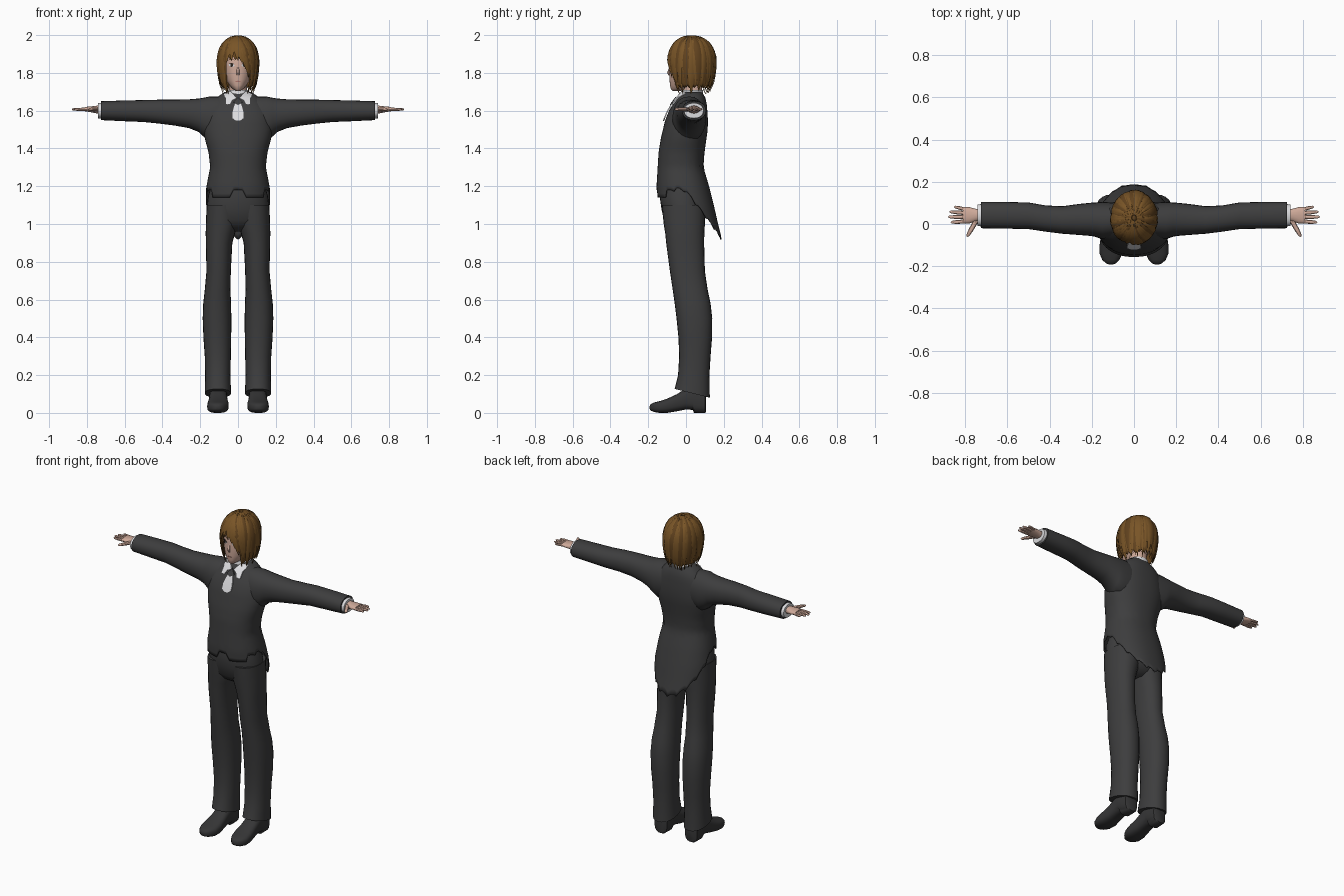
import bpy, bmesh, math, random
from math import sin, cos, pi, radians
from mathutils import Vector

random.seed(4)
if "Cube" in bpy.data.objects:
    bpy.data.objects.remove(bpy.data.objects["Cube"])
made = []


def material(name, r, g, b):
    m = bpy.data.materials.new(name)
    m.use_nodes = True
    m.diffuse_color = (r, g, b, 1)
    bsdf = m.node_tree.nodes["Principled BSDF"]
    bsdf.inputs["Base Color"].default_value = (r, g, b, 1)
    bsdf.inputs["Roughness"].default_value = 0.8
    return m


SUIT = material("charcoal suit", .047, .047, .048)
SHOE = material("dark leather", .036, .036, .037)
HAIR = material("brown hair", .19, .09, .02)
HAIR_DARK = material("deep brown hair", .12, .055, .013)
SKIN = material("skin", .62, .40, .32)
SHIRT = material("white cloth", .72, .72, .74)
EYE = material("dark eye", .03, .02, .015)
LIP = material("lip", .42, .18, .15)


def finish(bm, name, mat, mirror=False, thick=0):
    bmesh.ops.recalc_face_normals(bm, faces=bm.faces)
    me = bpy.data.meshes.new(name)
    bm.to_mesh(me)
    bm.free()
    ob = bpy.data.objects.new(name, me)
    bpy.context.collection.objects.link(ob)
    me.materials.append(mat)
    if thick:
        mod = ob.modifiers.new("thickness", "SOLIDIFY")
        mod.thickness = thick
    if mirror:
        mod = ob.modifiers.new("mirror", "MIRROR")
        mod.use_mirror_merge = False
    made.append(ob)
    return ob


def skin_rings(bm, rings, caps=True):
    rows = [[bm.verts.new(p) for p in r] for r in rings]
    n = len(rows[0])
    for a, b in zip(rows, rows[1:]):
        for i in range(n):
            bm.faces.new((a[i], a[(i + 1) % n], b[(i + 1) % n], b[i]))
    if caps:
        bm.faces.new(rows[0])
        bm.faces.new(rows[-1])


def oval(bounds, a, p):
    """Point at angle a on a rounded oval that fills the bounds."""
    u0, u1, v0, v1 = bounds
    c, s = cos(a), sin(a)
    u = math.copysign(abs(c) ** (2 / p), c)
    v = math.copysign(abs(s) ** (2 / p), s)
    return (u0 + u1 + u * (u1 - u0)) / 2, (v0 + v1 + v * (v1 - v0)) / 2


def loft(bm, axis, stations, p=2.2, n=24, tilt=0):
    """Stations are (position on axis, u min, u max, v min, v max)."""
    rings = []
    for k, (pos, *b) in enumerate(stations):
        ring = []
        for i in range(n):
            u, v = oval(b, 2 * pi * i / n, p)
            shift = tilt * v if k == len(stations) - 1 else 0
            ring.append({"x": (pos, u, v), "y": (u, pos, v), "z": (u, v, pos + shift)}[axis])
        rings.append(ring)
    skin_rings(bm, rings)


def part(name, mat, axis, stations, mirror=False, **kw):
    bm = bmesh.new()
    loft(bm, axis, stations, **kw)
    return finish(bm, name, mat, mirror)


def sample(profile, z):
    """Bounds at height z from a profile listed from the top down."""
    z = min(max(z, profile[-1][0]), profile[0][0])
    for a, b in zip(profile, profile[1:]):
        if z >= b[0]:
            t = (a[0] - z) / (a[0] - b[0])
            return [m + (k - m) * t for m, k in zip(a[1:], b[1:])]


def shell(name, mat, profile, hem, rows, n, p, thick):
    bm = bmesh.new()
    top, rings = profile[0][0], []
    for r in range(rows + 1):
        ring = []
        for i in range(n):
            a = 2 * pi * i / n
            z = top + (hem(a, i) - top) * r / rows
            ring.append((*oval(sample(profile, z), a, p), z))
        rings.append(ring)
    skin_rings(bm, rings, False)
    bm.faces.new(list(bm.verts)[:n])
    return finish(bm, name, mat, thick=thick)


def sweep(bm, path, sizes, normals, n=8):
    rings = []
    for k, c in enumerate(path):
        d = path[min(k + 1, len(path) - 1)] - path[max(k - 1, 0)]
        side = d.cross(normals[k]).normalized()
        up = side.cross(d).normalized()
        w, t = sizes[k]
        rings.append([c + side * w * cos(2 * pi * i / n) + up * t * sin(2 * pi * i / n) for i in range(n)])
    skin_rings(bm, rings)


def plate(name, mat, profile, p, pts, off, mirror=False):
    """Thin plate laid on the front of a lofted body."""
    bm = bmesh.new()
    vs = []
    for x, z in pts:
        u0, u1, v0, v1 = sample(profile, z)
        q = max(0, 1 - min(1, abs(x) / u1) ** p) ** (1 / p)
        vs.append(bm.verts.new((x, (v0 + v1) / 2 - q * (v1 - v0) / 2 - off, z)))
    f = bm.faces.new(vs)
    out = bmesh.ops.extrude_face_region(bm, geom=[f])["geom"]
    bmesh.ops.translate(bm, vec=(0, .007, 0), verts=[v for v in out if isinstance(v, bmesh.types.BMVert)])
    bmesh.ops.triangulate(bm, faces=bm.faces)
    return finish(bm, name, mat, mirror)


def body(rows):
    return [(z, -w, w, f, b) for z, w, f, b in rows]


# Tailcoat, with a short front hem and a long ragged back
coat = body([(1.70, .07, -.02, .085), (1.675, .105, -.04, .10), (1.65, .135, -.06, .108),
             (1.60, .17, -.09, .113), (1.55, .18, -.11, .116), (1.50, .183, -.122, .115),
             (1.45, .175, -.134, .108), (1.38, .156, -.145, .098), (1.30, .147, -.15, .092),
             (1.20, .167, -.156, .122), (1.10, .178, -.15, .147), (1.0, .172, -.13, .17),
             (.93, .16, -.1, .188)])


def coat_hem(a, i):
    s = sin(a)
    if s < -.35:
        return 1.18 if abs(cos(a)) < .2 or s > -.6 else 1.14
    return 1.19 - .255 * max(0, s) ** 1.1 - .018 * (i % 3 == 0)


shell("tailcoat", SUIT, coat, coat_hem, 26, 60, 2.3, .006)

# Sleeves, cuffs
part("sleeve", SUIT, "x", [(.08, -.06, .1, 1.45, 1.675), (.15, -.072, .105, 1.44, 1.675),
     (.185, -.06, .102, 1.465, 1.668), (.21, -.056, .1, 1.488, 1.664), (.26, -.052, .095, 1.508, 1.66),
     (.34, -.046, .084, 1.522, 1.658), (.42, -.036, .088, 1.532, 1.658), (.5, -.024, .102, 1.54, 1.656),
     (.6, -.022, .104, 1.544, 1.654), (.725, -.02, .105, 1.55, 1.65)], mirror=True)
part("shirt_cuff", SHIRT, "x", [(.70, -.012, .097, 1.556, 1.644), (.742, -.01, .092, 1.56, 1.64)], mirror=True)

# Hands with fingers and thumb
bm = bmesh.new()
loft(bm, "x", [(.72, .018, .07, 1.585, 1.628), (.75, .012, .072, 1.586, 1.626),
               (.78, .002, .08, 1.592, 1.622), (.81, .002, .08, 1.597, 1.62)], n=16)
for start, tip, r in [((.80, .07), (.852, .082), .008), ((.80, .052), (.874, .058), .009),
                      ((.80, .032), (.88, .034), .009), ((.80, .012), (.868, .008), .009),
                      ((.745, .02), (.79, -.06), .011)]:
    a, b = Vector((*start, 1.607)), Vector((*tip, 1.607))
    sweep(bm, [a, a.lerp(b, .6), a.lerp(b, .93), b], [(r * 1.1, r), (r, r * .9), (r * .7, r * .6), (r * .2, r * .2)],
          [Vector((0, 0, 1))] * 4)
finish(bm, "hand", SKIN, mirror=True)

# Trousers
part("trouser_seat", SUIT, "z", body([(1.24, .13, -.12, .08), (1.15, .158, -.14, .095), (1.08, .166, -.13, .102),
     (1.02, .168, -.117, .1), (.985, .13, -.09, .08), (.96, .05, -.05, .05)]), n=32)
part("trouser_leg", SUIT, "z", [(1.1, -.005, .166, -.128, .102), (1.0, .002, .17, -.118, .1),
     (.95, .016, .171, -.11, .097), (.9, .03, .17, -.105, .096), (.75, .038, .167, -.085, .1),
     (.65, .04, .176, -.07, .115), (.58, .037, .184, -.06, .13), (.5, .035, .187, -.05, .139),
     (.4, .036, .183, -.04, .138), (.3, .038, .176, -.036, .13), (.2, .04, .174, -.042, .124),
     (.112, .037, .176, -.06, .126)], mirror=True, tilt=-.25)

# Shoes with a raised heel
part("shoe", SHOE, "y", [(.107, .075, .135, .004, .09), (.1, .062, .148, 0, .12), (.042, .057, .153, 0, .14),
     (.036, .057, .153, .016, .14), (0, .058, .152, .018, .13), (-.05, .054, .156, .008, .098),
     (-.1, .049, .163, 0, .075), (-.14, .054, .163, 0, .062), (-.17, .07, .15, .005, .055),
     (-.186, .085, .133, .012, .047), (-.192, .1, .118, .02, .036)], mirror=True, p=2.8)

# Neck, collar and neckcloth
part("neck", SKIN, "z", body([(1.78, .045, -.015, .085), (1.64, .05, -.02, .085)]))
part("collar_band", SHIRT, "z", body([(1.71, .058, -.026, .09), (1.65, .07, -.035, .09)]))
plate("collar_wing", SHIRT, coat, 2.3, [(.008, 1.668), (.04, 1.705), (.076, 1.69), (.066, 1.665),
      (.066, 1.632), (.042, 1.632), (.03, 1.655)], .01, mirror=True)
plate("neckcloth", SHIRT, coat, 2.3, [(-.02, 1.635), (0, 1.645), (.02, 1.635), (.032, 1.59), (.032, 1.56),
      (.012, 1.545), (-.012, 1.545), (-.032, 1.56), (-.032, 1.59)], .012)
plate("neckcloth_knot", SUIT, coat, 2.3, [(-.026, 1.645), (0, 1.672), (.026, 1.645), (0, 1.63)], .014)

# Head and face
face = body([(1.97, .03, -.02, .08), (1.94, .065, -.06, .11), (1.90, .08, -.08, .125), (1.85, .081, -.088, .13),
             (1.80, .076, -.088, .12), (1.765, .065, -.087, .10), (1.735, .046, -.085, .07),
             (1.715, .028, -.08, .03), (1.705, .012, -.07, 0)])
part("head", SKIN, "z", face, n=32)
bm = bmesh.new()
sweep(bm, [Vector((0, -.084, 1.835)), Vector((0, -.092, 1.80)), Vector((0, -.088, 1.786))],
      [(.004, .003), (.009, .008), (.006, .004)], [Vector((0, -1, 0))] * 3)
finish(bm, "nose", SKIN)
for name, mat, pts, off in [
        ("eye_white", SHIRT, [(.018, 1.836), (.03, 1.831), (.046, 1.836), (.05, 1.845), (.034, 1.851), (.022, 1.846)], .002),
        ("iris", EYE, [(.028, 1.832), (.04, 1.832), (.041, 1.85), (.027, 1.85)], .0035),
        ("upper_lash", EYE, [(.016, 1.843), (.034, 1.849), (.052, 1.846), (.034, 1.854)], .004),
        ("eyebrow", HAIR_DARK, [(.014, 1.866), (.036, 1.872), (.054, 1.866), (.036, 1.877)], .003)]:
    plate(name, mat, face, 2.2, pts, off, mirror=True)
plate("mouth", LIP, face, 2.2, [(-.018, 1.755), (0, 1.751), (.018, 1.755), (0, 1.759)], .002)

# Hair: an under layer, then overlapping tapered locks
hair = [(z, -r, r, .03 - 1.16 * r, .03 + 1.16 * r) for z, r in
        [(1.994, .004), (1.99, .032), (1.98, .053), (1.96, .076), (1.93, .095), (1.89, .107),
         (1.85, .110), (1.80, .107), (1.75, .1), (1.72, .09), (1.67, .07)]]
under = [(z - .006, *(v * .94 if k < 2 else .03 + (v - .03) * .94 for k, v in enumerate(b))) for z, *b in hair]
shell("hair_under_layer", HAIR_DARK, under,
      lambda a, i: (1.885 if sin(a) < -.72 else 1.735) - .015 * (i % 2), 14, 48, 2, .004)


def lock(bm, az0, az1, z_end, width, lift):
    path, sizes, normals = [], [], []
    for k in range(11):
        t = k / 10
        z = 1.993 - (1.993 - z_end) * t ** 1.7
        az = radians(az0 + (az1 - az0) * t)
        r = sample(hair, z)[1] + lift * min(1, 3 * t)
        path.append(Vector((r * sin(az), .03 - 1.16 * r * cos(az), z)))
        normals.append(Vector((sin(az), -cos(az), .6 * (1 - t))))
        w = width * min(1, .25 + 2 * t) * (1 - t ** 5) + .0012
        sizes.append((w, .0065 * (1 - .8 * t)))
    sweep(bm, path, sizes, normals, 6)


layers = [bmesh.new(), bmesh.new()]
count = 42
for i in range(count):
    az = 44 + 272 * i / (count - 1)
    lock(layers[i % 4 == 1], az, az + random.uniform(-5, 5), random.uniform(1.685, 1.745),
         random.uniform(.013, .019), random.uniform(-.003, .003))
for az0, az1, z_end, w in [(-12, 12, 1.85, .017), (-8, 22, 1.82, .016), (-4, 32, 1.775, .016), (4, 40, 1.76, .015),
                           (14, 46, 1.74, .016), (26, 48, 1.72, .016), (36, 50, 1.71, .016), (-16, 0, 1.865, .016),
                           (-22, -18, 1.865, .016), (-26, -32, 1.86, .016), (-30, -42, 1.80, .015),
                           (-36, -48, 1.73, .016), (-42, -52, 1.71, .016)]:
    lock(layers[az0 in (4, -30)], az0, az1, z_end, w, .002)
finish(layers[0], "hair_locks", HAIR)
finish(layers[1], "hair_shadow_locks", HAIR_DARK)

# Smooth shading with sharp edges kept
bpy.ops.object.select_all(action="DESELECT")
for ob in made:
    ob.select_set(True)
bpy.context.view_layer.objects.active = made[0]
bpy.ops.object.shade_smooth_by_angle(angle=radians(40))
